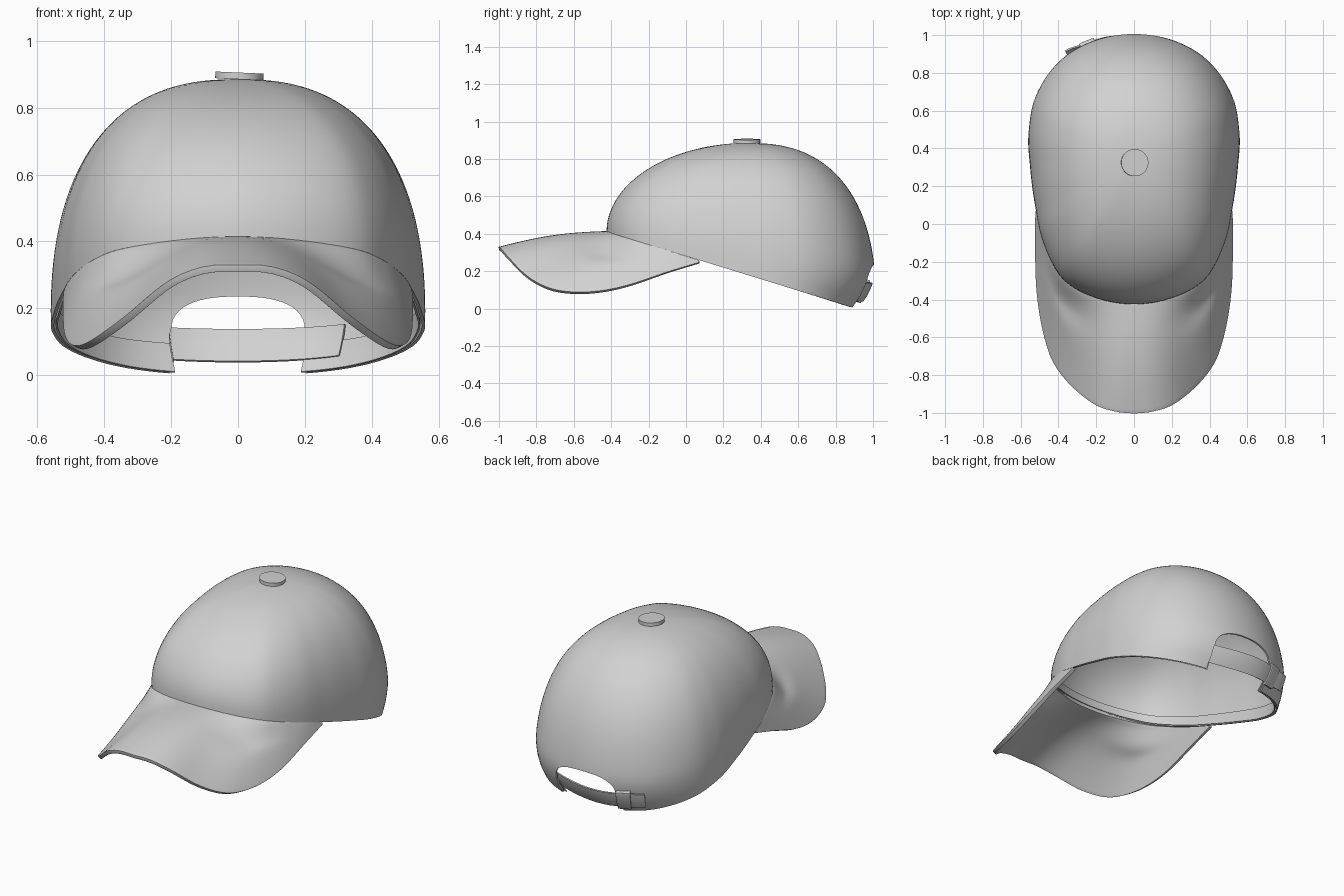
import bpy, bmesh, math
from mathutils import Vector, Matrix

cube = bpy.data.objects.get("Cube")
if cube:
    bpy.data.objects.remove(cube)

GREY = (0.64, 0.64, 0.64, 1)
cloth = bpy.data.materials.new("light grey cloth")
cloth.use_nodes = True
cloth.diffuse_color = GREY
cloth.node_tree.nodes["Principled BSDF"].inputs["Base Color"].default_value = GREY


def smooth(x):
    x = max(0, min(1, x))
    return x * x * (3 - 2 * x)


def spline(points, k):
    """Smooth curve through (key, values...) points, first and last are guides."""
    i = 1
    while i < len(points) - 3 and k > points[i + 1][0]:
        i += 1
    p0, p1, p2, p3 = points[i - 1:i + 3]
    h = p2[0] - p1[0]
    t = (k - p1[0]) / h
    out = []
    for a, b, c, d in zip(p0[1:], p1[1:], p2[1:], p3[1:]):
        m1 = (c - a) / (p2[0] - p0[0]) * h
        m2 = (d - b) / (p3[0] - p1[0]) * h
        out.append((2*t**3 - 3*t**2 + 1) * b + (t**3 - 2*t**2 + t) * m1
                   + (3*t**2 - 2*t**3) * c + (t**3 - t**2) * m2)
    return out


def steps(a, b, n):
    return [a + (b - a) * i / n for i in range(n + 1)]


def apply_all(obj):
    bpy.context.view_layer.update()
    dg = bpy.context.evaluated_depsgraph_get()
    mesh = bpy.data.meshes.new_from_object(obj.evaluated_get(dg))
    obj.modifiers.clear()
    obj.data = mesh


def finish(obj):
    apply_all(obj)
    obj.data.materials.clear()
    obj.data.materials.append(cloth)
    bpy.ops.object.select_all(action='DESELECT')
    obj.select_set(True)
    bpy.context.view_layer.objects.active = obj
    bpy.ops.object.shade_smooth_by_angle(angle=math.radians(40))


def make(name, bm):
    bmesh.ops.recalc_face_normals(bm, faces=bm.faces)
    mesh = bpy.data.meshes.new(name)
    bm.to_mesh(mesh)
    bm.free()
    obj = bpy.data.objects.new(name, mesh)
    bpy.context.collection.objects.link(obj)
    return obj


def sheet(name, func, us, vs, thick, bevel=0):
    """Thick sheet over a grid of surface points."""
    bm = bmesh.new()
    rows = [[bm.verts.new(func(u, v)) for u in us] for v in vs]
    for r0, r1 in zip(rows, rows[1:]):
        for j in range(len(us) - 1):
            bm.faces.new((r0[j], r0[j + 1], r1[j + 1], r1[j]))
    bmesh.ops.remove_doubles(bm, verts=bm.verts, dist=0.0003)
    obj = make(name, bm)
    s = obj.modifiers.new("thickness", 'SOLIDIFY')
    s.thickness, s.offset = thick, 0
    if bevel:
        b = obj.modifiers.new("round", 'BEVEL')
        b.width, b.segments, b.limit_method = bevel, 3, 'ANGLE'
        b.angle_limit = math.radians(50)
    return obj


# Crown surface: angle from the front (degrees), height fraction, inward offset
OUTLINE = [(-17, .743), (0, .75), (17, .743), (30, .726), (39, .685), (48, .64),
           (66, .568), (87, .546), (107, .58), (121, .62), (136, .653),
           (148, .672), (163, .68), (180, .682), (197, .68)]
TOP, MID = 0.88, 0.33


def crown(a, g, off=0):
    a = (a + 180) % 360 - 180
    fold, rad = abs(a), math.radians(a)
    r = spline(OUTLINE, fold)[0]
    n = 2 + 0.45 * smooth(fold / 90)
    tuck = 0.15 * smooth((fold - 95) / 85)
    rim_y = MID - r * (1 - tuck) * math.cos(rad)
    rim_z = 0.41 - 0.308 * (rim_y + 0.42)
    f = max(0, 1 - g ** n) ** (1 / n)
    f *= 1 - tuck * max(0, 1 - g / 0.27) ** 2
    d = max(0, r * f - off * (1 - g ** 4))
    z = rim_z + (TOP - rim_z) * g - off * g ** 4
    return Vector((d * math.sin(rad), MID - d * math.cos(rad), z))


rise = [math.sin(t) ** 0.85 for t in steps(0, math.pi / 2, 36)]
cap = sheet("crown", crown, steps(-180, 180, 120), rise, 0.01)

# Arched opening at the back
profile = [(-.205, -.2), (-.205, .12)]
profile += [(-.2 * math.copysign(abs(math.cos(t)) ** .8, math.cos(t)),
             .13 + .105 * math.sin(t) ** .8) for t in steps(0.03, math.pi - 0.03, 24)]
profile += [(.205, .12), (.205, -.2)]
bm = bmesh.new()
face = bm.faces.new([bm.verts.new((x, 0.6, z)) for x, z in profile])
side = bmesh.ops.extrude_face_region(bm, geom=[face])
bmesh.ops.translate(bm, vec=(0, 0.8, 0),
                    verts=[v for v in side["geom"] if isinstance(v, bmesh.types.BMVert)])
cutter = make("opening_cutter", bm)
cutter.hide_render = True
cut = cap.modifiers.new("opening", 'BOOLEAN')
cut.operation, cut.solver, cut.object = 'DIFFERENCE', 'EXACT', cutter
finish(cap)
bpy.data.objects.remove(cutter)

# Inner sweatband along the rim
band = sheet("sweatband", lambda a, g: crown(a, g, 0.013),
             steps(-161, 161, 90), steps(0.002, 0.1, 4), 0.006)
finish(band)

# Curved brim between the rim and its outer edge
EDGE = [(-.1, -.1, -.99, .325), (0, 0, -1, .33), (.1, .1, -.99, .325),
        (.215, .2, -.955, .285), (.41, .33, -.85, .18), (.575, .42, -.73, .115),
        (.71, .465, -.6, .094), (.865, .495, -.45, .102), (1.02, .51, -.3, .135),
        (1.23, .513, -.1, .203), (1.41, .512, .07, .255), (1.5, .51, .15, .28)]
LENGTH = 1.41


def brim_point(u, v):
    s = abs(u)
    edge = Vector(spline(EDGE, s))
    inner = crown(63 * s / LENGTH, 0.01, 0.006)
    p = inner.lerp(edge, v)
    p.z += 0.02 * math.sin(math.pi * v) * math.exp(-(s / 0.3) ** 2)
    p.z -= 0.025 * math.exp(-((s - 0.6) / 0.22) ** 2 - ((v - 0.25) / 0.16) ** 2) * smooth(v * 8)
    p.z -= 0.011
    if u < 0:
        p.x = -p.x
    return p


brim = sheet("brim", brim_point, steps(-LENGTH, LENGTH, 80), steps(0, 1, 24), 0.022, 0.007)
finish(brim)


# Adjustable strap: inside the crown on the left, outside on the right
def strap_point(a, g):
    off = 0.018 - 0.032 * smooth((a - 162) / 34) - 0.018 * smooth((a - 202) / 10)
    return crown(a, g, off)


strap = sheet("back_strap", strap_point, steps(150, 212, 40), steps(0.045, 0.155, 6), 0.008)
finish(strap)

# Buckle around the strap
buckle = sheet("strap_buckle", lambda a, g: crown(a, g, -0.016),
               steps(198, 205, 6), steps(0.032, 0.168, 6), 0.022, 0.003)
finish(buckle)

# Top button with a short neck
for name, radius, depth, z in (("button", .072, .02, .895), ("button_neck", .045, .02, .88)):
    bm = bmesh.new()
    bmesh.ops.create_cone(bm, cap_ends=True, segments=48, radius1=radius,
                          radius2=radius, depth=depth)
    bmesh.ops.transform(bm, verts=bm.verts, matrix=Matrix.Translation((.004, .325, z))
                        @ Matrix.Rotation(math.radians(2.5), 4, 'Y'))
    finish(make(name, bm))
